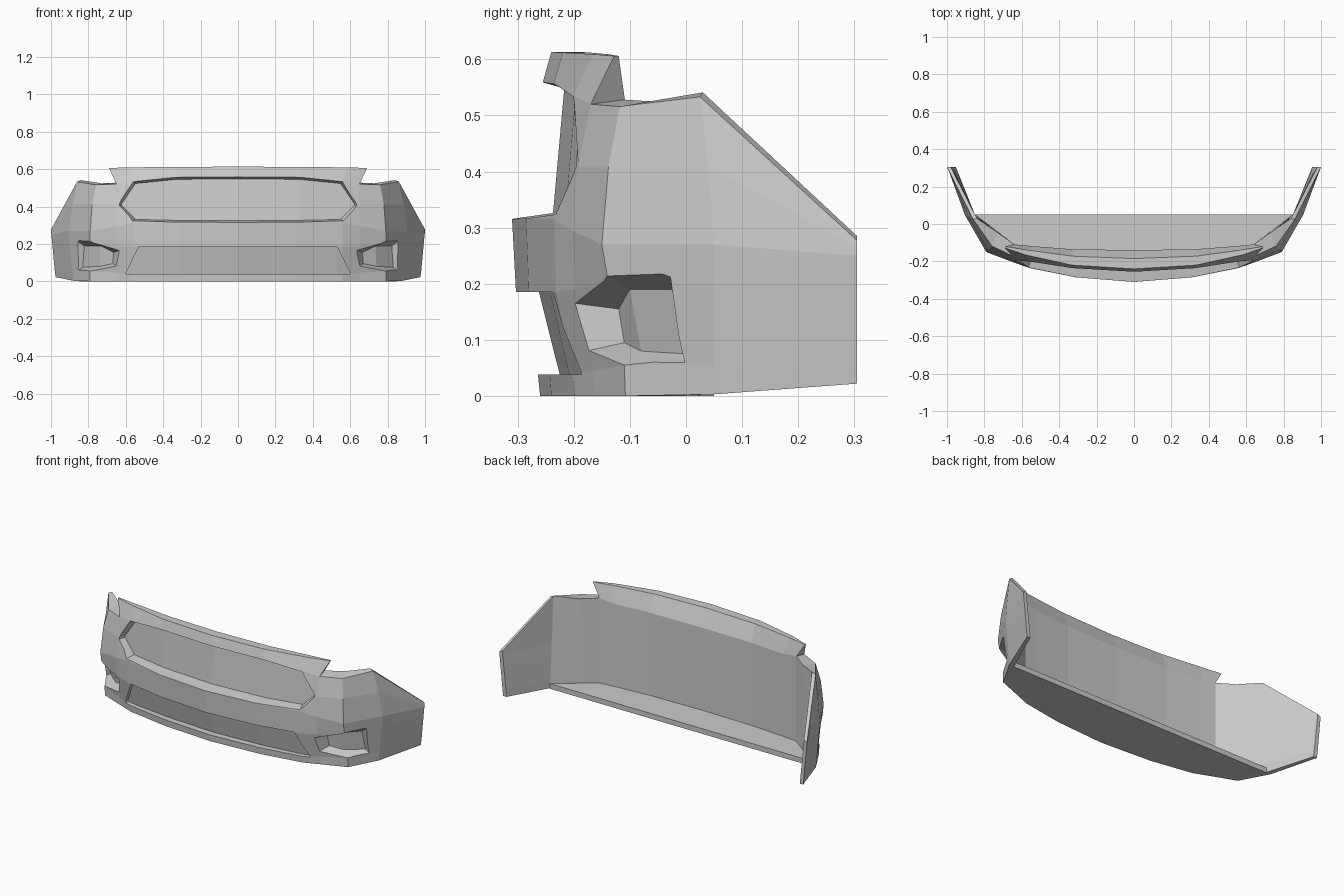
import bpy, bmesh
from mathutils import Vector
from collections import Counter

if "Cube" in bpy.data.objects:
    bpy.data.objects.remove(bpy.data.objects["Cube"])


def make_object(name, bm):
    bmesh.ops.recalc_face_normals(bm, faces=bm.faces)
    me = bpy.data.meshes.new(name)
    bm.to_mesh(me)
    bm.free()
    ob = bpy.data.objects.new(name, me)
    bpy.context.collection.objects.link(ob)
    return ob


def mirrored(half):
    # half starts at x = 0; x is the first number of each entry
    return [(-c[0],) + tuple(c[1:]) for c in half[:0:-1]] + half


# Bumper shell: stations from centre to wheel arch, (x, y, z) from bottom to top
Z = (0, .04, .185, .315, .41)
stations = [
    [(0, y, z) for y, z in zip((-.26, -.264, -.303, -.31, -.288), Z)] + [(0, -.255, .56), (0, -.24, .613)],
    [(.31, y, z) for y, z in zip((-.24, -.243, -.28, -.285, -.263), Z)] + [(.33, -.235, .56), (.33, -.22, .612)],
    [(.56, y, z) for y, z in zip((-.198, -.203, -.232, -.235, -.215), Z)] + [(.56, -.2, .535), (.58, -.165, .609)],
    [(.65, y, z) for y, z in zip((-.162, -.166, -.196, -.203, -.192), (0, .045, .19, .295, .41))]
    + [(.65, -.17, .52), (.69, -.128, .606)],
    [(.79, -.108, 0), (.79, -.11, .055), (.79, -.138, .2), (.79, -.15, .27), (.78, -.138, .41), (.76, -.118, .516)],
    [(.88, .05, .003), (.885, .05, .055), (.9, .05, .2), (.905, .05, .27), (.885, .04, .41), (.86, .025, .533)],
    [(.975, .305, .022), (.98, .305, .06), (.993, .305, .2), (.998, .305, .25), (1, .305, .265), (1, .305, .277)],
]
# Inner wall in plan: (x, y) low and (x, y) at the top edge
inner = [((0, -.14), (0, -.185)), ((.33, -.135), (.33, -.172)), ((.55, -.118), (.58, -.138)),
         ((.64, -.109), (.69, -.12)), ((.73, -.04), (.73, -.045)), ((.85, .05), (.84, .03)),
         ((.953, .305), (.98, .305))]

bm = bmesh.new()
out_v, in_v = {}, {}
N = len(stations) - 1
for j in range(-N, N + 1):
    k, s = abs(j), (-1 if j < 0 else 1)
    col = stations[k]
    for r, (x, y, z) in enumerate(col):
        t = (z - col[0][2]) / (col[-1][2] - col[0][2]) if k > 3 else float(r == len(col) - 1)
        ix, iy = Vector(inner[k][0]).lerp(Vector(inner[k][1]), t)
        out_v[j, r] = bm.verts.new((s * x, y, z))
        if r == 5:    # wing top edges slope outwards; inside the lip bends at one height
            z = z + .008 if k > 2 else .515
        in_v[j, r] = bm.verts.new((s * ix, iy, z))
edges = Counter()
for j in range(-N, N):
    rows = min(len(stations[abs(j)]), len(stations[abs(j + 1)])) - 1
    for r in range(rows):
        loop = [(j, r), (j + 1, r), (j + 1, r + 1), (j, r + 1)]
        bm.faces.new([out_v[p] for p in loop])
        bm.faces.new([in_v[p] for p in reversed(loop)])
        for a, b in zip(loop, loop[1:] + loop[:1]):
            edges[tuple(sorted((a, b)))] += 1
for (a, b), n in edges.items():
    if n == 1:
        bm.faces.new([out_v[a], out_v[b], in_v[b], in_v[a]])
shell = make_object("bumper_shell", bm)


# Recess cutter flaring to the front: floor columns of (x, z_low, z_high, y_low, y_high)
def recess_cutter(name, half, flare_x=0, flare_low=0, flare_high=0):
    bm = bmesh.new()
    rings, depth = [], .14
    for x, z0, z1, y0, y1 in mirrored(half):
        end = abs(abs(x) - half[-1][0]) < 1e-6
        lo, hi = (0, 0) if end else (flare_low, flare_high)
        fx = x * (1 + flare_x)
        rings.append([bm.verts.new(p) for p in ((fx, y0 - depth, z0 - lo), (x, y0, z0),
                                                (x, y1, z1), (fx, y1 - depth, z1 + hi))])
    for a, b in zip(rings, rings[1:]):
        for i in range(4):
            bm.faces.new((a[i], a[(i + 1) % 4], b[(i + 1) % 4], b[i]))
    bm.faces.new(rings[0])
    bm.faces.new(rings[-1])
    return make_object(name, bm)


# Pocket cutter: six-point rim on the surface joined to a smaller folded floor
def pocket_cutter(name, rim, floor, side):
    bm = bmesh.new()
    rings = [[], []]
    for p, q in zip(rim, floor):
        p, q = Vector(p), Vector(q)
        for ring, v in zip(rings, (q, p + (p - q) * .4)):
            ring.append(bm.verts.new((side * v.x, v.y, v.z)))
    a, b = rings
    for i in range(6):
        bm.faces.new((a[i], a[(i + 1) % 6], b[(i + 1) % 6], b[i]))
    for ring in rings:
        for quad in ((0, 1, 4, 5), (1, 2, 3, 4)):
            bm.faces.new([ring[i] for i in quad])
    return make_object(name, bm)


# Upper grille and lower intake recesses
cutters = [
    recess_cutter("grille_cutter", [(0, .326, .548, -.237, -.217), (.33, .326, .545, -.215, -.196),
                                    (.548, .331, .523, -.18, -.165), (.622, .405, .415, -.16, -.16)],
                  .08, .02, .04),
    recess_cutter("intake_cutter", [(0, .038, .185, -.225, -.262), (.31, .038, .185, -.208, -.242),
                                    (.53, .038, .185, -.18, -.215), (.6, .038, .042, -.165, -.165)]),
]
# Fog lamp pockets wrapping the corners
rim = [(.635, -.197, .165), (.79, -.141, .214), (.858, -.028, .214),
       (.862, -.003, .055), (.79, -.11, .055), (.65, -.178, .08)]
floor = [(.665, -.12, .155), (.735, -.1, .19), (.822, -.025, .19),
         (.83, 0, .075), (.74, -.08, .08), (.67, -.11, .095)]
cutters += [pocket_cutter("fog_lamp_cutter", rim, floor, s) for s in (-1, 1)]

for c in cutters:
    c.hide_render = True
    m = shell.modifiers.new(c.name, 'BOOLEAN')
    m.operation, m.solver, m.object = 'DIFFERENCE', 'EXACT', c
bpy.context.view_layer.update()
result = bpy.data.meshes.new_from_object(shell.evaluated_get(bpy.context.evaluated_depsgraph_get()))
shell.modifiers.clear()
shell.data = result
for c in cutters:
    bpy.data.objects.remove(c)

# Floor plate behind the shell
bm = bmesh.new()
plan = mirrored([lo for lo, hi in inner[:6]])
low, high = ([bm.verts.new((x, y, z)) for x, y in plan] for z in (0, .03))
bm.faces.new(low)
bm.faces.new(high)
for i in range(len(plan)):
    bm.faces.new((low[i - 1], low[i], high[i], high[i - 1]))
make_object("floor_plate", bm)
